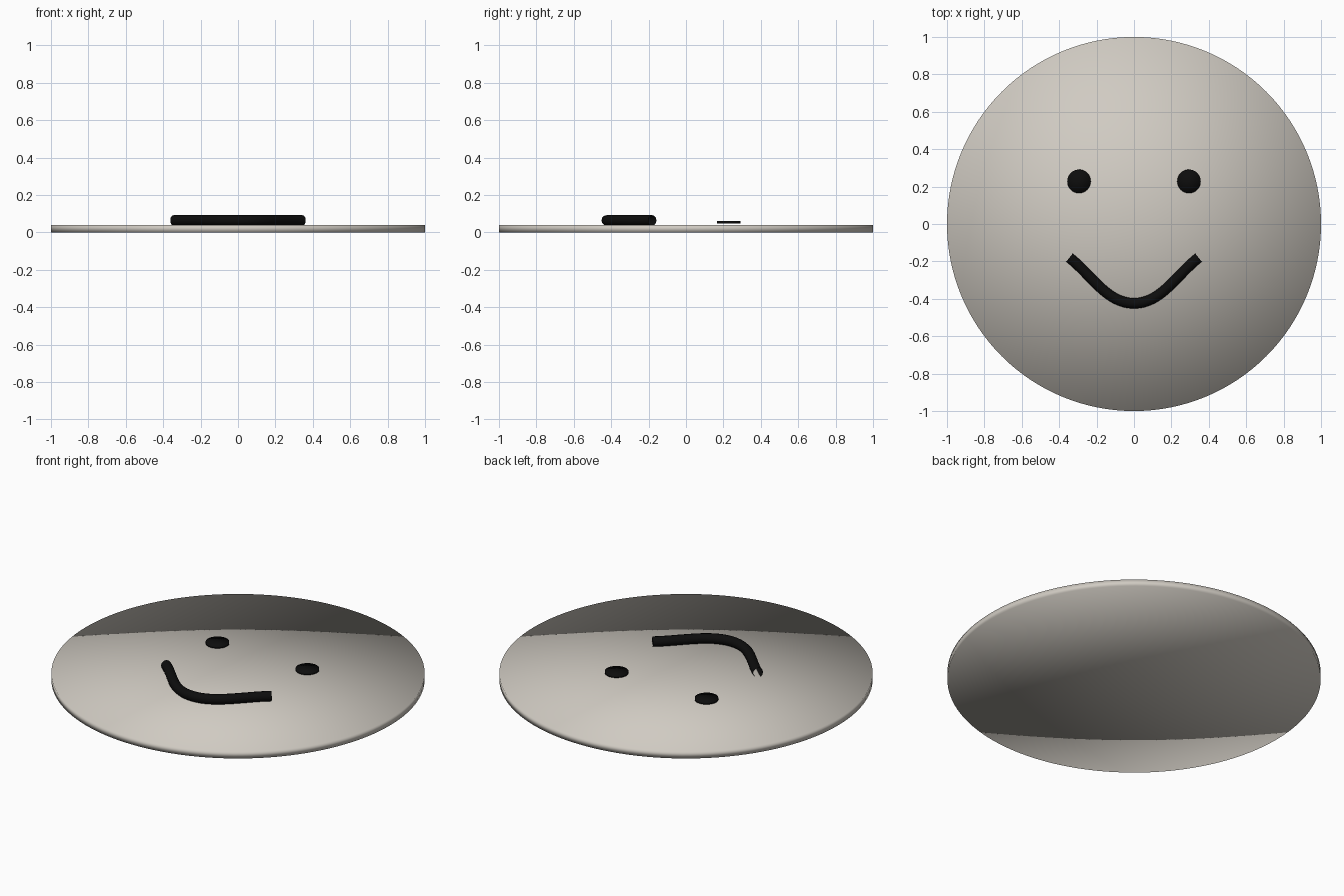
import bpy
import bmesh
from mathutils import Vector

if "Cube" in bpy.data.objects:
    bpy.data.objects.remove(bpy.data.objects["Cube"])


def material(name, rgb):
    m = bpy.data.materials.new(name)
    m.diffuse_color = (*rgb, 1)
    m.use_nodes = True
    m.node_tree.nodes["Principled BSDF"].inputs["Base Color"].default_value = m.diffuse_color
    return m


stone = material("warm_grey", (0.63, 0.595, 0.54))
black = material("black", (0.004, 0.004, 0.004))


def disc(name, radius, z0, z1, x, y, sides, mat):
    """Flat round plate with fan caps, softly shaded across its rim."""
    bpy.ops.mesh.primitive_cylinder_add(
        vertices=sides, radius=radius, depth=z1 - z0,
        end_fill_type='TRIFAN', location=(x, y, (z0 + z1) / 2))
    ob = bpy.context.object
    ob.name = name
    ob.data.materials.append(mat)
    bpy.ops.object.shade_smooth()
    return ob


# Face plate
disc("face_plate", 1.0, 0.0, 0.04, 0, 0, 128, stone)

# Eyes, floating just above the plate
for side, x in (("left", -0.294), ("right", 0.294)):
    disc(side + "_eye", 0.063, 0.048, 0.06, x, 0.228, 32, black)

# Mouth: open-ended round tube swept along a mirrored smile curve
TUBE_Z = 0.064
curve = bpy.data.curves.new("mouth", 'CURVE')
curve.dimensions = '3D'
curve.bevel_depth = 0.028
curve.bevel_resolution = 4
curve.resolution_u = 16
spline = curve.splines.new('BEZIER')
spline.bezier_points.add(2)
knots = [  # left handle, point, right handle
    ((-0.44, -0.10), (-0.345, -0.18), (-0.225, -0.275)),
    ((-0.145, -0.424), (0, -0.424), (0.145, -0.424)),
    ((0.225, -0.275), (0.345, -0.18), (0.44, -0.10)),
]
for bp, (left, co, right) in zip(spline.bezier_points, knots):
    bp.handle_left_type = bp.handle_right_type = 'FREE'
    bp.co = Vector((*co, TUBE_Z))
    bp.handle_left = Vector((*left, TUBE_Z))
    bp.handle_right = Vector((*right, TUBE_Z))
spline.use_smooth = True
curve.materials.append(black)
mouth = bpy.data.objects.new("mouth", curve)
bpy.context.collection.objects.link(mouth)
bpy.ops.object.select_all(action='DESELECT')
mouth.select_set(True)
bpy.context.view_layer.objects.active = mouth
bpy.ops.object.convert(target='MESH')
bpy.ops.object.shade_smooth()
